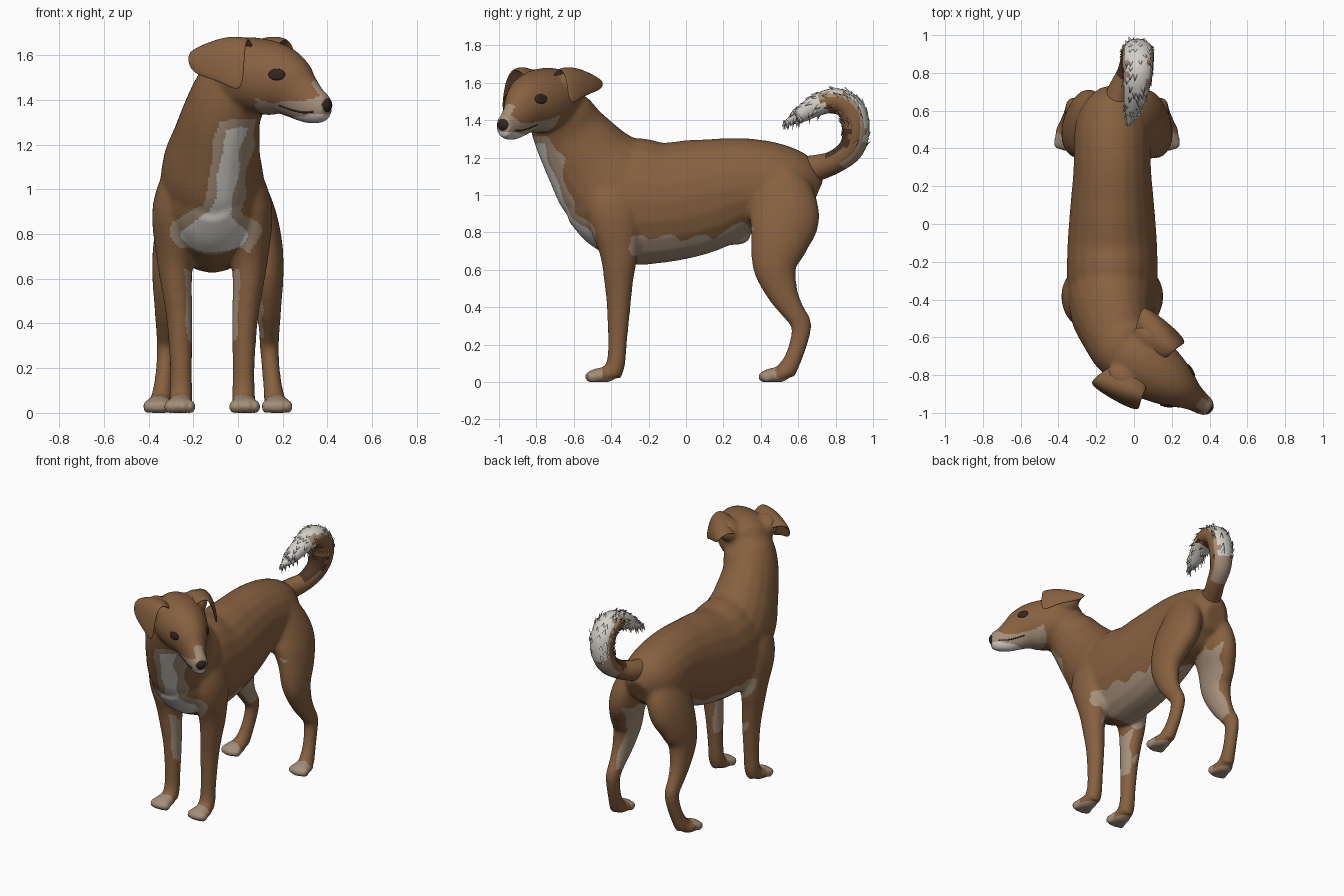
import bpy
import bmesh
import math
import random
from mathutils import Matrix, Vector

random.seed(4)
if "Cube" in bpy.data.objects:
    bpy.data.objects.remove(bpy.data.objects["Cube"], do_unlink=True)


def material(name, colour):
    mat = bpy.data.materials.new(name)
    mat.use_nodes = True
    mat.diffuse_color = (*colour, 1)
    mat.node_tree.nodes["Principled BSDF"].inputs["Base Color"].default_value = (*colour, 1)
    return mat


BROWN, TAN, WHITE, DARK, BLACK = range(5)
PALETTE = [
    material("brown coat", (0.24, 0.118, 0.05)),
    material("pale tan fur", (0.37, 0.27, 0.19)),
    material("white fur", (0.66, 0.63, 0.58)),
    material("dark brown fur", (0.07, 0.035, 0.02)),
    material("nose black", (0.035, 0.018, 0.013)),
]

# Head frame: the head is turned towards the model's left
FORWARD = Vector((0.82, -0.57, 0))
LATERAL = Vector((0.57, 0.82, 0))
HEAD = Vector((0.04, -0.73, 0))
HEAD_AXES = Matrix((FORWARD, LATERAL, (0, 0, 1))).transposed()
SPINE = -0.115


def head_point(along, aside, z):
    return HEAD + FORWARD * along + LATERAL * aside + Vector((0, 0, z))


def smooth_rows(rows, steps=4):
    """Interpolate control rows with a Catmull-Rom spline."""
    result = []
    for i in range(len(rows) - 1):
        a, b, c, d = (rows[min(max(i + k, 0), len(rows) - 1)] for k in (-1, 0, 1, 2))
        for s in range(steps):
            t = s / steps
            result.append([q + t / 2 * (r - p + t * (2 * p - 5 * q + 4 * r - w + t * (3 * (q - r) + w - p)))
                           for p, q, r, w in zip(a, b, c, d)])
    return result + [list(rows[-1])]


def tube(bm, rows, side=Vector((1, 0, 0)), sides=20):
    """Loft elliptical rings; each row is x, y, z, sideways radius, other radius."""
    rows = smooth_rows(rows)
    points = [Vector(r[:3]) for r in rows]
    rings = []
    for i, row in enumerate(rows):
        tangent = (points[min(i + 1, len(rows) - 1)] - points[max(i - 1, 0)]).normalized()
        u = (side - tangent * side.dot(tangent)).normalized()
        v = tangent.cross(u)
        angles = [math.tau * k / sides for k in range(sides)]
        rings.append([bm.verts.new(points[i] + u * math.cos(t) * row[3] + v * math.sin(t) * row[4])
                      for t in angles])
    faces = []
    for low, high in zip(rings, rings[1:]):
        for k in range(sides):
            n = (k + 1) % sides
            faces.append(bm.faces.new((low[k], low[n], high[n], high[k])))
    faces += [bm.faces.new(rings[0][::-1]), bm.faces.new(rings[-1])]
    bmesh.ops.recalc_face_normals(bm, faces=faces)
    return faces


def ball(bm, centre, radii, turn=Matrix.Identity(3)):
    matrix = Matrix.Translation(centre) @ turn.to_4x4() @ Matrix.Diagonal((*radii, 1))
    bmesh.ops.create_uvsphere(bm, u_segments=16, v_segments=10, radius=1, matrix=matrix)


def finish(bm, name, colour=None):
    mesh = bpy.data.meshes.new(name)
    bm.to_mesh(mesh)
    bm.free()
    for mat in PALETTE if colour is None else [PALETTE[colour]]:
        mesh.materials.append(mat)
    mesh.shade_smooth()
    obj = bpy.data.objects.new(name, mesh)
    bpy.context.collection.objects.link(obj)
    return obj


# Torso, neck and skull
bm = bmesh.new()
torso = [(0.7, 1.0, 0.08, 0.09), (0.62, 1.03, 0.16, 0.18), (0.5, 1.045, 0.2, 0.228),
         (0.3, 1.05, 0.205, 0.258), (0.1, 1.0, 0.222, 0.305), (-0.1, 0.962, 0.237, 0.32),
         (-0.28, 0.965, 0.24, 0.34), (-0.42, 0.965, 0.225, 0.285), (-0.55, 0.97, 0.18, 0.2),
         (-0.63, 0.97, 0.1, 0.11)]
tube(bm, [(SPINE, *row) for row in torso])
tube(bm, [(SPINE, -0.36, 1.0, 0.235, 0.27), (SPINE, -0.45, 1.1, 0.225, 0.275),
          (-0.1, -0.53, 1.2, 0.2, 0.24), (-0.07, -0.625, 1.34, 0.175, 0.2),
          (-0.02, -0.68, 1.46, 0.165, 0.17), (0.01, -0.69, 1.54, 0.13, 0.13)])
skull = [(-0.17, 1.5, 0.06, 0.09), (-0.12, 1.5, 0.13, 0.145), (-0.02, 1.51, 0.168, 0.17),
         (0.08, 1.505, 0.166, 0.17), (0.17, 1.485, 0.143, 0.162), (0.23, 1.46, 0.118, 0.142),
         (0.28, 1.425, 0.09, 0.118), (0.34, 1.388, 0.068, 0.097), (0.39, 1.37, 0.058, 0.08),
         (0.44, 1.365, 0.045, 0.057)]
tube(bm, [(*head_point(a, 0, z), w, h) for a, z, w, h in skull], LATERAL)
ball(bm, (SPINE, 0.26, 0.78), (0.04, 0.09, 0.05))
for side in (-1, 1):  # ear roots
    ball(bm, head_point(-0.03, side * 0.13, 1.6), (0.1, 0.075, 0.075), HEAD_AXES)

# Legs and paws
front_leg = [(0.1, -0.42, 1.12, 0.09, 0.14), (0.165, -0.39, 0.92, 0.103, 0.15),
             (0.168, -0.36, 0.7, 0.083, 0.105), (0.158, -0.36, 0.55, 0.068, 0.08),
             (0.145, -0.36, 0.4, 0.058, 0.064), (0.14, -0.367, 0.2, 0.05, 0.051),
             (0.14, -0.375, 0.1, 0.052, 0.051), (0.14, -0.4, 0.04, 0.054, 0.057)]
hind_leg = [(0.06, 0.49, 1.13, 0.09, 0.12), (0.11, 0.515, 1.0, 0.105, 0.17),
            (0.155, 0.525, 0.87, 0.11, 0.188), (0.195, 0.5, 0.75, 0.095, 0.157),
            (0.215, 0.475, 0.62, 0.08, 0.12), (0.225, 0.515, 0.48, 0.06, 0.085),
            (0.23, 0.572, 0.38, 0.048, 0.062), (0.23, 0.615, 0.31, 0.044, 0.056),
            (0.235, 0.605, 0.22, 0.041, 0.049), (0.245, 0.57, 0.12, 0.043, 0.048),
            (0.255, 0.53, 0.05, 0.05, 0.057)]
for side in (-1, 1):
    for leg, middle, paw_x, paw_y in ((front_leg, SPINE, 0.145, -0.45), (hind_leg, -0.09, 0.265, 0.478)):
        tube(bm, [(middle + side * x, *rest) for x, *rest in leg])
        x = middle + side * paw_x
        ball(bm, (x, paw_y, 0.036), (0.064, 0.08, 0.042))
        for k in (-1.5, -0.5, 0.5, 1.5):
            ball(bm, (x + k * 0.034, paw_y - 0.064 + 0.012 * abs(k), 0.028), (0.021, 0.038, 0.033))

# Blend the parts into one skin
body = finish(bm, "body")
remesh = body.modifiers.new("skin", "REMESH")
remesh.mode = "VOXEL"
remesh.voxel_size = 0.01
relax = body.modifiers.new("relax", "SMOOTH")
relax.factor = 0.5
relax.iterations = 20
graph = bpy.context.evaluated_depsgraph_get()
skin = bpy.data.meshes.new_from_object(body.evaluated_get(graph))
body.modifiers.clear()
body.data = skin
skin.materials.clear()
for mat in PALETTE:
    skin.materials.append(mat)
for vert in skin.vertices:
    vert.co.z = max(vert.co.z, 0)


def coat_colour(c, n):
    """Choose the fur colour from position and facing, with wavy borders."""
    wave = 0.012 * (math.sin(31 * c.x + 23 * c.z) + math.sin(37 * c.y - 19 * c.z + 1))
    along = (c - HEAD).dot(FORWARD)
    aside = (c - HEAD).dot(LATERAL)
    # muzzle
    if c.z > 1.2 and along > 0.1 + wave and c.x > 0.08:
        if c.z < 1.305 + 0.1 * (along - 0.1):
            return WHITE
        lip = 1.385 + 1.6 * (along - 0.27) ** 2 + wave / 2
        blaze = along > 0.37 and abs(aside) < 0.03
        return TAN if blaze or c.z < lip else BROWN
    # throat stripe running into the chest patch
    if c.y < -0.47 and n.y < 0 and c.z > 0.6:
        patch = (math.hypot((c.x + 0.1) / 0.2, (c.z - 0.8) / 0.125) - 1) * 0.14
        middle = -0.03 + 0.17 * (c.z - 1.15)
        stripe = max(abs(c.x - middle) - 0.085, abs(c.z - 1.06) - 0.25)
        edge = min(patch, stripe) + wave / 2
        return WHITE if edge < -0.042 else TAN if edge < 0 else BROWN
    # toes
    if c.z < 0.08:
        toe_line = -0.45 if c.y < 0 else 0.48
        return TAN if c.z < 0.02 or c.y < toe_line + wave else BROWN
    # belly
    if -0.28 < c.y + wave < 0.34 and c.z < 0.765 + 0.3 * max(c.y - 0.08, 0) + wave:
        return TAN
    # inside of the legs
    inward = n.x * (1 if c.x > SPINE else -1)
    if inward < -0.6 + 8 * wave and 0.32 < c.z + 2 * wave < (0.85 if c.y > 0 else 0.64):
        return TAN
    return BROWN


for face in skin.polygons:
    face.material_index = coat_colour(face.center, face.normal)
skin.shade_smooth()

# Curled tail with shaggy tufts
bm = bmesh.new()
tail = [(-0.11, 0.58, 1.12, 0.075, 0.085), (-0.08, 0.7, 1.145, 0.062, 0.07), (-0.03, 0.8, 1.18, 0.06, 0.062),
        (0.0, 0.885, 1.25, 0.07, 0.068), (0.02, 0.91, 1.36, 0.082, 0.072), (0.02, 0.88, 1.46, 0.085, 0.074),
        (0.02, 0.8, 1.505, 0.08, 0.066), (0.01, 0.7, 1.48, 0.065, 0.058), (-0.01, 0.6, 1.42, 0.042, 0.038),
        (-0.03, 0.52, 1.38, 0.004, 0.004)]
faces = tube(bm, tail)
curl = Vector((0, 0.77, 1.36))
for i, face in enumerate(faces[:-2]):
    part = i / len(faces)
    centre = face.calc_center_median()
    radial = centre - curl
    radial.x = 0
    outward = face.normal.dot(radial.normalized()) + random.uniform(-0.12, 0.12)
    if part > 0.73 or (outward > 0.7 and part > 0.38):
        face.material_index = WHITE
    elif outward > 0.4 and part > 0.25:
        face.material_index = TAN
    elif outward < -0.3 and 0.19 < part < 0.46:
        face.material_index = DARK
    if part > 0.35 and random.random() < 0.3:
        sweep = Vector((0, -radial.z, radial.y)).normalized()
        across = face.normal.cross(sweep) * 0.011
        tip = centre + face.normal * random.uniform(0.006, 0.018) + sweep * random.uniform(0.02, 0.035)
        base = [centre - across, centre + across, centre - sweep * 0.012 + face.normal * 0.004]
        a, b, c, d = [bm.verts.new(p) for p in base + [tip]]
        for trio in ((a, b, d), (b, c, d), (c, a, d)):
            bm.faces.new(trio).material_index = face.material_index
finish(bm, "tail")

# Folded ears, with the left one lifted a little
ear_rows = [[(-0.11, 0.07, 1.58), (0, 0.06, 1.64), (0.1, 0.07, 1.61)],
            [(-0.15, 0.17, 1.63), (0, 0.15, 1.695), (0.11, 0.14, 1.69)],
            [(-0.17, 0.245, 1.61), (0, 0.23, 1.66), (0.13, 0.2, 1.63)],
            [(-0.14, 0.25, 1.51), (0.03, 0.245, 1.48), (0.14, 0.22, 1.4)]]
for name, side, lift in (("right_ear", -1, 0), ("left_ear", 1, 0.05)):
    bm = bmesh.new()
    grid = [[bm.verts.new(head_point(a, side * b, z + (lift if row is ear_rows[-1] else 0)))
             for a, b, z in row] for row in ear_rows]
    for low, high in zip(grid, grid[1:]):
        for k in range(2):
            bm.faces.new((low[k], low[k + 1], high[k + 1], high[k]))
    bmesh.ops.recalc_face_normals(bm, faces=bm.faces)
    ear = finish(bm, name, BROWN)
    ear.modifiers.new("thickness", "SOLIDIFY").thickness = 0.024
    ear.modifiers["thickness"].offset = 0
    ear.modifiers.new("rounding", "SUBSURF").levels = 3
    ear.modifiers["rounding"].render_levels = 3

# Eyes, nose and mouth resting on the skin
for name, side in (("right_eye", -1), ("left_eye", 1)):
    hit, spot, normal, index = body.closest_point_on_mesh(head_point(0.25, side * 0.13, 1.515))
    across = Vector((0, 0, 1)).cross(normal).normalized()
    turn = Matrix((across, normal.cross(across), normal)).transposed()
    bm = bmesh.new()
    ball(bm, spot, (0.038, 0.026, 0.009), turn)
    finish(bm, name, BLACK)

bm = bmesh.new()
ball(bm, head_point(0.422, 0, 1.377), (0.033, 0.042, 0.037), HEAD_AXES)
finish(bm, "nose", BLACK)

bm = bmesh.new()
for side in (-1, 1):
    line = [body.closest_point_on_mesh(head_point(a, side * 0.12, z))[1]
            for a, z in ((0.23, 1.345), (0.29, 1.325), (0.35, 1.318), (0.41, 1.33))]
    tube(bm, [(*p, 0.004, 0.004) for p in line], Vector((0, 0, 1)), 8)
finish(bm, "mouth", DARK)
